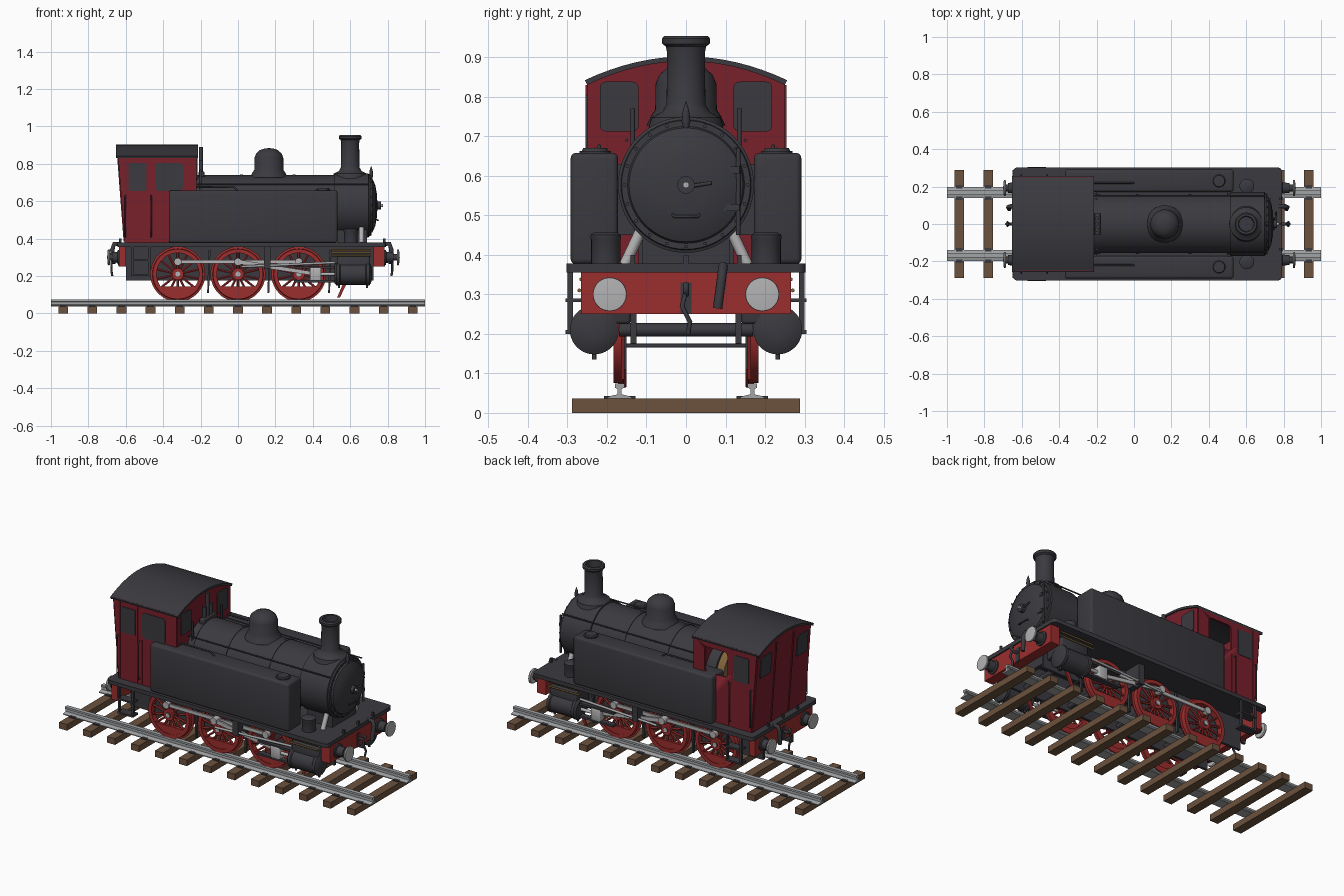
import bpy, bmesh, math
from mathutils import Vector, Matrix

if "Cube" in bpy.data.objects:
    bpy.data.objects.remove(bpy.data.objects["Cube"])

def mat(name, r, g, b):
    m = bpy.data.materials.new(name)
    m.diffuse_color = (r, g, b, 1)
    m.use_nodes = True
    m.node_tree.nodes["Principled BSDF"].inputs["Base Color"].default_value = m.diffuse_color
    return m

DARK = mat("charcoal", 0.043, 0.042, 0.050)
CAB = mat("crimson", 0.19, 0.014, 0.024)
RED = mat("bright red", 0.33, 0.026, 0.026)
STEEL = mat("steel", 0.36, 0.37, 0.38)
LIGHT = mat("light grey", 0.45, 0.45, 0.46)
WOOD = mat("sleeper brown", 0.15, 0.085, 0.048)
BRASS = mat("brass", 0.22, 0.13, 0.045)

def finish(bm, name, m, angle=35):
    bmesh.ops.remove_doubles(bm, verts=bm.verts, dist=1e-5)
    bmesh.ops.recalc_face_normals(bm, faces=bm.faces)
    me = bpy.data.meshes.new(name)
    bm.to_mesh(me)
    bm.free()
    me.materials.append(m)
    me.shade_smooth()
    me.set_sharp_from_angle(angle=math.radians(angle))
    ob = bpy.data.objects.new(name, me)
    bpy.context.collection.objects.link(ob)
    return ob

def box(name, x0, x1, y0, y1, z0, z1, m, bevel=0.0, seg=2):
    bm = bmesh.new()
    M = Matrix.Translation(((x0+x1)/2, (y0+y1)/2, (z0+z1)/2)) @ Matrix.Diagonal((x1-x0, abs(y1-y0), z1-z0, 1))
    bmesh.ops.create_cube(bm, size=1, matrix=M)
    if bevel:
        bmesh.ops.bevel(bm, geom=bm.edges[:], offset=bevel, segments=seg, profile=0.5, affect='EDGES')
    return finish(bm, name, m, 50)

def prism(name, pts, axis, lo, hi, m):
    # pts are (y,z) for x, (x,z) for y, (x,y) for z
    bm = bmesh.new()
    put = {'x': lambda a, b, h: (h, a, b), 'y': lambda a, b, h: (a, h, b), 'z': lambda a, b, h: (a, b, h)}[axis]
    f = bm.faces.new([bm.verts.new(put(a, b, lo)) for a, b in pts])
    r = bmesh.ops.extrude_face_region(bm, geom=[f])
    d = Vector(put(0, 0, hi-lo))
    bmesh.ops.translate(bm, verts=[v for v in r['geom'] if isinstance(v, bmesh.types.BMVert)], vec=d)
    return finish(bm, name, m)

def lathe(name, prof, origin, direction, m, seg=40):
    # prof is a list of (height along the axis, radius)
    bm = bmesh.new()
    M = Matrix.Translation(origin) @ Vector(direction).to_track_quat('Z', 'Y').to_matrix().to_4x4()
    rings = [[bm.verts.new(M @ Vector((r*math.cos(2*math.pi*i/seg), r*math.sin(2*math.pi*i/seg), h)))
              for i in range(seg)] for h, r in prof]
    for a, b in zip(rings, rings[1:]):
        for i in range(seg):
            j = (i+1) % seg
            bm.faces.new((a[i], a[j], b[j], b[i]))
    return finish(bm, name, m)

def rod(name, p, q, r, m, seg=12):
    d = Vector(q) - Vector(p)
    return lathe(name, [(0, 0), (0, r), (d.length, r), (d.length, 0)], p, d, m, seg)

def pipe(name, pts, r, m):
    cu = bpy.data.curves.new(name, 'CURVE')
    cu.dimensions = '3D'
    cu.bevel_depth, cu.bevel_resolution, cu.use_fill_caps = r, 2, True
    s = cu.splines.new('POLY')
    s.points.add(len(pts)-1)
    for p, c in zip(s.points, pts):
        p.co = (*c, 1)
    cu.materials.append(m)
    ob = bpy.data.objects.new(name, cu)
    bpy.context.collection.objects.link(ob)

def rrect(x0, x1, y0, y1, r):
    out = []
    for cx, cy, a0 in ((x1-r, y1-r, 0), (x0+r, y1-r, 90), (x0+r, y0+r, 180), (x1-r, y0+r, 270)):
        for k in range(5):
            a = math.radians(a0 + k*22.5)
            out.append((cx + r*math.cos(a), cy + r*math.sin(a)))
    return out

def join(obs, name):
    bm = bmesh.new()
    for o in obs:
        bm.from_mesh(o.data)
    m = obs[0].data.materials[0]
    for o in obs:
        bpy.data.objects.remove(o)
    return finish(bm, name, m)

# track
for i in range(13):
    x = -0.935 + i*0.1558
    box("sleeper", x-0.026, x+0.026, -0.288, 0.288, 0, 0.036, WOOD)
    for s in (1, -1):
        box("rail_chair", x-0.018, x+0.018, s*0.168-0.04, s*0.168+0.04, 0.035, 0.043, DARK)
half = [(0.03, 0.036), (0.03, 0.041), (0.005, 0.047), (0.005, 0.06), (0.012, 0.064), (0.012, 0.075)]
for s in (1, -1):
    prism("rail", [(s*0.168+y, z) for y, z in half] + [(s*0.168-y, z) for y, z in half[::-1]], 'x', -1, 1, STEEL)

# wheels: one mesh, six copies
parts = [lathe("rim", [(-.015, .113), (-.015, .134), (.008, .136), (.010, .147), (.017, .145), (.017, .113), (-.015, .113)], (0, 0, 0), (0, 1, 0), RED, 48),
         rod("hub", (0, -.02, 0), (0, .015, 0), 0.032, RED, 24),
         rod("crank_boss", (0, -.02, .066), (0, .01, .066), 0.022, RED, 16)]
for k in range(14):
    a = 2*math.pi*k/14
    parts.append(rod("spoke", (0.02*math.sin(a), 0, 0.02*math.cos(a)), (.118*math.sin(a), 0, .118*math.cos(a)), 0.007, RED, 6))
arc = [math.radians(d) for d in range(215, 326, 10)]
parts.append(prism("counterweight", [(.117*math.cos(a), .117*math.sin(a)) for a in arc], 'y', -.012, .008, RED))
wheel = join(parts, "wheel")
AX, ZW = (-0.322, 0.0, 0.325), 0.21
for x in AX:
    for s in (1, -1):
        w = bpy.data.objects.new("wheel", wheel.data)
        w.location = (x, s*0.168, ZW)
        w.rotation_euler.z = math.pi if s > 0 else 0
        bpy.context.collection.objects.link(w)
    rod("axle", (x, -0.193, ZW), (x, 0.193, ZW), 0.015, DARK)
bpy.data.objects.remove(wheel)

# running plate, beams, frames
prism("running_plate", rrect(-0.645, 0.79, -0.302, 0.302, 0.02), 'z', 0.355, 0.378, DARK)
for name, x0, x1 in (("front_beam", 0.725, 0.783), ("rear_beam", -0.635, -0.598)):
    box(name, x0, x1, -0.266, 0.266, 0.25, 0.374, RED)
for x in (-0.5, 0.66):
    box("frame_stretcher", x-0.01, x+0.01, -0.135, 0.135, 0.25, 0.36, DARK)
rod("front_cross_pipe", (0.62, -0.17, 0.21), (0.62, 0.17, 0.21), 0.017, DARK)
rod("brake_cross_rod", (0.5, -0.15, 0.17), (0.5, 0.15, 0.17), 0.005, DARK)
box("firebox", -0.25, -0.06, -0.12, 0.12, 0.25, 0.5, DARK)

# boiler, smokebox, chimney, dome
ZB = 0.577
rod("boiler", (-0.3, 0, ZB), (0.53, 0, ZB), 0.163, DARK, 56)
for x in (-0.19, 0.02, 0.3):
    rod("boiler_band", (x-.008, 0, ZB), (x+.008, 0, ZB), 0.166, DARK, 56)
lathe("smokebox", [(0, 0), (0, .172), (.185, .172), (.188, .165), (.196, .163), (.196, .148), (.206, .144), (.222, .11), (.231, .06), (.234, 0)], (0.512, 0, ZB), (1, 0, 0), DARK, 56)
for k in range(20):
    a = 2*math.pi*k/20
    p = Vector((0.705, .156*math.cos(a), ZB+.156*math.sin(a)))
    rod("smokebox_bolt", p, p+Vector((.008, 0, 0)), 0.005, DARK, 6)
box("smokebox_saddle", 0.53, 0.69, -0.11, 0.11, 0.37, 0.46, DARK)
lathe("chimney", [(0, .095), (.025, .088), (.04, .06), (.06, .049), (.19, .048), (.205, .051), (.212, .06), (.225, .061), (.232, .055), (.232, .042), (.1, .038), (.1, 0)], (0.6, 0, 0.722), (0, 0, 1), DARK)
lathe("steam_dome", [(0, .1), (.025, .088), (.04, .078), (.105, .077), (.128, .068), (.146, .048), (.154, .025), (.157, 0)], (0.165, 0, 0.727), (0, 0, 1), DARK)
pipe("door_handle", [(0.755, 0, ZB-.005), (0.76, .065, ZB+.005)], 0.005, DARK)
rod("door_lock_wheel", (0.74, 0, ZB), (0.765, 0, ZB), 0.022, DARK, 24)
rod("door_lock_pin", (0.76, 0, ZB), (0.775, 0, ZB), 0.008, LIGHT)
pipe("door_pull", [(0.73, -.035, .505), (0.75, -.03, .497), (0.75, .03, .497), (0.73, .035, .505)], 0.004, DARK)
for z in (0.52, 0.615):
    box("hinge_strap", 0.712, 0.732, 0.06, 0.135, z-.009, z+.009, DARK)
rod("hinge_pin", (0.722, .132, .45), (0.722, .132, .67), 0.006, DARK)
lathe("lamp_iron_spike", [(0, .006), (.02, .011), (.045, .008), (.07, 0)], (0.712, 0, .72), (0, 0, 1), DARK, 12)
# whistle and safety valves ahead of the cab
box("valve_manifold", -0.21, -0.18, -0.06, 0.06, 0.725, 0.76, DARK, .005)
for y, z in ((0, .89), (-.03, .82), (.03, .82)):
    rod("safety_valve", (-.198, y, .73), (-.198, y, z), 0.011, DARK)

# cab
sidep = [(-0.6, .376), (-.225, .376), (-.225, .845), (-0.635, .845)]
def arch(w, z0, h, n=16):
    ys = [w*(1-2*i/n) for i in range(n+1)]
    return [(y, z0 + h*(1-(y/w)**2)) for y in ys]
cab_sides = {s: prism("cab_side", sidep, 'y', s*.245-.006, s*.245+.006, CAB) for s in (1, -1)}
cut = prism("window_cutter", rrect(-.445, -.295, .655, .805, .02), 'y', .2, .3, DARK)
cut.hide_render = True
cut.hide_set(True)
mod = cab_sides[1].modifiers.new("window", 'BOOLEAN')
mod.object, mod.solver = cut, 'EXACT'
wall = [(-.245, .376), (.245, .376)] + arch(.245, .84, .05)
prism("cab_front", wall, 'x', -.237, -.222, CAB)
back = [prism("cab_back", wall, 'x', -.606, -.594, CAB)]
for s in (1, -1):
    # side glazing, door edges, handrails
    f = s*.254
    prism("door_window", rrect(-.585, -.49, .655, .805, .008), 'y', s*.25, f, DARK)
    if s < 0:
        prism("side_window", rrect(-.445, -.295, .655, .805, .02), 'y', s*.25, f, DARK)
    for x in (-.592, -.478, -.45):
        box("door_strip", x-.004, x+.004, s*.25-.004, s*.25+.004, .385, .64 if x > -.46 else .83, CAB)
    for x in (-.602, -.465):
        pipe("cab_handrail", [(x, s*.25, .41), (x, s*.264, .415), (x, s*.264, .625), (x, s*.25, .63)], .004, DARK)
    w = sorted((s*.12, s*.218))
    prism("front_window", rrect(*w, .712, .838, .015), 'x', -.224, -.217, DARK)
    back.append(prism("back_window", rrect(*w, .69, .815, .012), 'x', -.611, -.604, DARK))
    back.append(box("back_strip", -.611, -.604, s*.08-.004, s*.08+.004, .385, .86, CAB))
for o in back:  # the back wall leans outward
    for v in o.data.vertices:
        v.co.x -= (v.co.z-.376)*.076
prism("cab_roof", arch(.256, .842, .06) + arch(.25, .83, .06)[::-1], 'x', -.652, -.215, DARK)
box("cab_floor", -.59, -.23, -.235, .235, .376, .39, WOOD)
rod("backhead", (-.345, 0, ZB), (-.24, 0, ZB), .15, BRASS, 40)

# paired side parts
for s in (1, -1):
    Y = lambda a, b: sorted((s*a, s*b))
    box("side_tank", -.37, .532, *Y(.172, .292), .376, .658, DARK, .014, 3)
    box("tank_fixing", -.2, .5, *Y(.13, .18), .45, .63, DARK)
    lathe("tank_filler", [(0, 0), (0, .04), (.008, .04), (.008, .034), (.015, .03), (.016, 0)], (.455, s*.23, .655), (0, 0, 1), DARK, 28)
    lathe("sand_pot", [(0, .037), (.062, .037), (.066, .039), (.074, .039), (.08, .03), (.08, 0)], (.603, s*.203, .376), (0, 0, 1), DARK, 28)
    rod("steam_pipe", (.66, s*.115, .46), (.66, s*.155, .375), .014, LIGHT)
    pipe("boiler_handrail", [(-.22, s*.15, .69), (.7, s*.15, .69)], .004, DARK)
    pipe("tank_rod", [(-.23, s*.22, .675), (-.02, s*.22, .675), (0, s*.22, .655)], .005, DARK)
    pipe("front_standpipe", [(-.2, s*.135, .65), (-.2, s*.135, .77)], .006, DARK)
    box("main_frame", -.6, .725, *Y(.125, .14), .175, .358, DARK)
    # cylinder and its drain pipes
    lathe("cylinder", [(0, 0), (0, .05), (.01, .062), (.025, .062), (.03, .057), (.165, .057), (.17, .062), (.185, .062), (.195, .045), (.2, .02), (.2, 0)], (.517, s*.232, .21), (1, 0, 0), DARK)
    box("valve_chest", .53, .705, *Y(.14, .262), .225, .315, DARK, .008)
    for z, y in ((.325, .25), (.31, .27), (.338, .265)):
        pipe("brass_pipe", [(.5, s*y, z), (.71, s*y, z)], .005, BRASS)
    for x in (.54, .69):
        rod("drain_cock", (x, s*.232, .135), (x, s*.232, .16), .006, DARK)
    # rods and motion
    box("coupling_rod", AX[0], AX[2], *Y(.193, .203), .266, .286, LIGHT)
    for x in AX:
        rod("crank_pin", (x, s*.175, .276), (x, s*.212 if x else s*.23, .276), .02, LIGHT, 20)
        rod("axle_end", (x, s*.185, ZW), (x, s*.196, ZW), .014, LIGHT)
        prism("brake_hanger", [(x+.165, .34), (x+.175, .34), (x+.167, .11), (x+.157, .11)], 'y', *Y(.15, .165), DARK)
    prism("connecting_rod", [(0, .264), (.42, .2), (.42, .22), (0, .288)], 'y', *Y(.212, .222), LIGHT)
    box("crosshead", .385, .445, *Y(.205, .25), .175, .245, LIGHT, .005)
    rod("piston_rod", (.43, s*.232, .21), (.53, s*.232, .21), .009, LIGHT)
    for z in (.172, .246):
        box("slide_bar", .3, .53, *Y(.215, .248), z-.006, z+.006, DARK)
    box("motion_bracket", .14, .175, *Y(.14, .25), .24, .356, DARK)
    rod("valve_rod", (.02, s*.24, .25), (.52, s*.24, .272), .007, STEEL)
    # steps
    for x in (-.565, -.475):
        box("step_hanger", x-.006, x+.006, *Y(.286, .3), .2, .36, DARK)
    for z in (.2, .28):
        box("step_tread", -.57, -.47, *Y(.255, .305), z, z+.01, DARK)
    prism("guard_iron", [(.60, .25), (.625, .25), (.545, .085), (.53, .085)], 'y', *Y(.155, .165), RED)

# buffers and couplings at both ends
for d, xb in ((1, .78), (-1, -.632)):
    L = .085 if d > 0 else .068
    for s in (1, -1):
        lathe("buffer_socket", [(0, 0), (0, .04), (.01, .04), (.013, .03), (L*.6, .026), (L*.6, .018), (L-.01, .018)], (xb, s*.193, .3), (d, 0, 0), DARK, 28)
        lathe("buffer_head", [(L-.016, 0), (L-.016, .04), (L-.01, .043), (L-.004, .042), (L, 0)], (xb, s*.193, .3), (d, 0, 0), LIGHT, 32)
    for y in (-.135, 0, .135):
        box("lamp_bracket", xb-.004, xb+.008, y-.006, y+.006, .355, .4, DARK)
    box("coupling_plate", xb-.006, xb+.006, -.014, .014, .25, .33, DARK)
    pipe("coupling_hook", [(xb, 0, .3), (xb+d*.035, 0, .3), (xb+d*.05, 0, .315), (xb+d*.035, 0, .325)], .008, DARK)
    pipe("coupling_link", [(xb+d*.035, 0, .31), (xb+d*.045, -.01, .27), (xb+d*.045, .01, .23), (xb+d*.04, .005, .2)], .006, DARK)
    pipe("brake_hose", [(xb-d*.005, .095, .37), (xb+d*.03, .094, .372), (xb+d*.04, .09, .34), (xb+d*.035, .08, .265)], .012, DARK)
